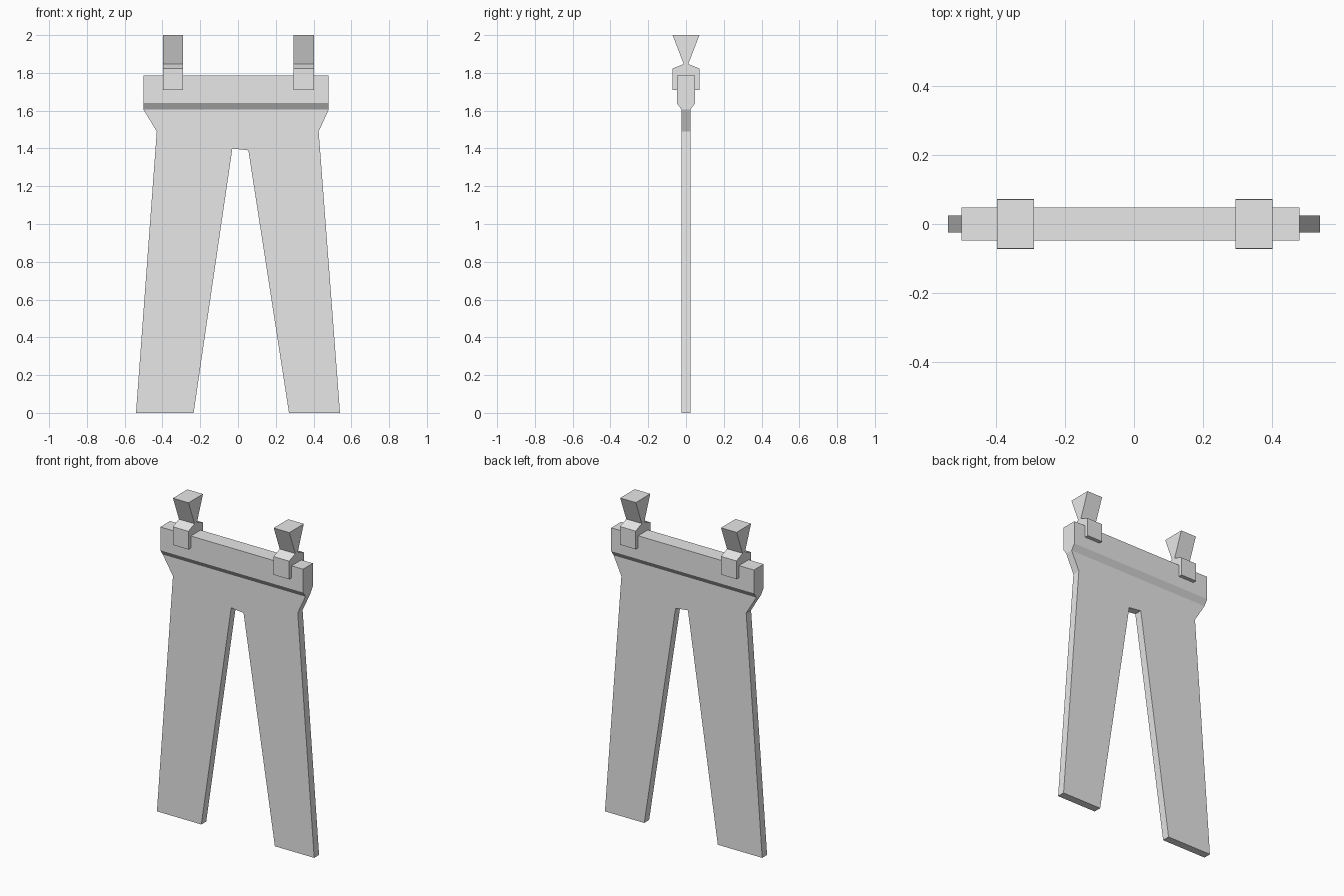
import bpy
import bmesh
from mathutils import Vector

cube = bpy.data.objects.get("Cube")
if cube:
    bpy.data.objects.remove(cube, do_unlink=True)

grey = bpy.data.materials.new("light grey")
grey.use_nodes = True
colour = (0.8, 0.8, 0.8, 1)
grey.diffuse_color = colour
grey.node_tree.nodes["Principled BSDF"].inputs["Base Color"].default_value = colour


def extrude_profile(name, points, offset):
    """Make a flat outline and extrude it along the offset."""
    bm = bmesh.new()
    face = bm.faces.new([bm.verts.new(p) for p in points])
    result = bmesh.ops.extrude_face_region(bm, geom=[face], use_keep_orig=True)
    moved = [g for g in result["geom"] if isinstance(g, bmesh.types.BMVert)]
    bmesh.ops.translate(bm, vec=Vector(offset), verts=moved)
    bmesh.ops.recalc_face_normals(bm, faces=bm.faces)
    mesh = bpy.data.meshes.new(name)
    bm.to_mesh(mesh)
    bm.free()
    mesh.materials.append(grey)
    obj = bpy.data.objects.new(name, mesh)
    bpy.context.collection.objects.link(obj)
    return obj


def side_profile(name, half, x0, x1):
    """Extrude a front-back symmetric outline, given as (y, z), across x."""
    outline = half + [(-y, z) for y, z in reversed(half)]
    return extrude_profile(name, [(x0, y, z) for y, z in outline], (x1 - x0, 0, 0))


# Trouser legs, a flat panel with a tapered gap
legs = [(-0.54, 0), (-0.235, 0), (-0.03, 1.4), (0.055, 1.39), (0.27, 0),
        (0.54, 0), (0.427, 1.49), (0.48, 1.605), (-0.5, 1.605), (-0.43, 1.49)]
extrude_profile("trouser_legs", [(x, -0.024, z) for x, z in legs], (0, 0.048, 0))

# Thick waistband with a sloped lower edge
side_profile("waistband", [(0.024, 1.605), (0.048, 1.64), (0.048, 1.785)], -0.5, 0.48)

# Clips: jaws over the waistband, pinched neck, flared grip
clip = [(0.072, 1.71), (0.072, 1.823), (0.012, 1.847), (0.071, 2.0)]
for name, x in (("right_clip", -0.397), ("left_clip", 0.295)):
    side_profile(name, clip, x, x + 0.107)
